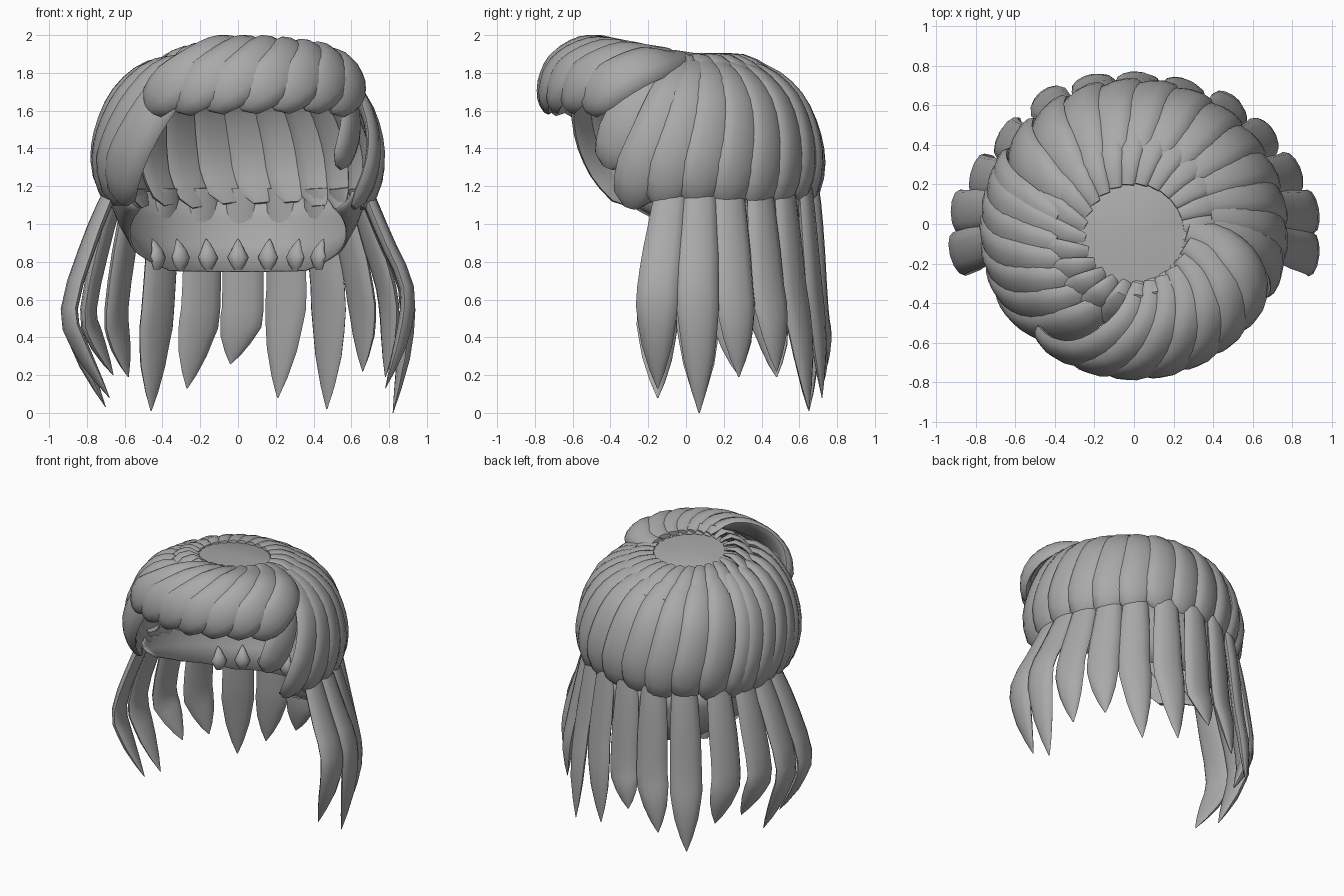
import bpy, math, random
from mathutils import Vector

if "Cube" in bpy.data.objects:
    bpy.data.objects.remove(bpy.data.objects["Cube"])

random.seed(4)
hair = bpy.data.materials.new("grey hair")
hair.diffuse_color = (0.4, 0.4, 0.4, 1)
hair.use_nodes = True
hair.node_tree.nodes["Principled BSDF"].inputs["Base Color"].default_value = hair.diffuse_color


def make_object(name, verts, faces, angle=45):
    me = bpy.data.meshes.new(name)
    me.from_pydata(verts, [], faces)
    me.materials.append(hair)
    ob = bpy.data.objects.new(name, me)
    bpy.context.collection.objects.link(ob)
    bpy.ops.object.select_all(action='DESELECT')
    ob.select_set(True)
    bpy.context.view_layer.objects.active = ob
    bpy.ops.object.shade_smooth_by_angle(angle=math.radians(angle))
    return ob


def interp(table, t):
    """Piecewise linear lookup in ((t, value), ...)."""
    for (t0, v0), (t1, v1) in zip(table, table[1:]):
        if t <= t1:
            return v0 + (v1 - v0) * (t - t0) / (t1 - t0)
    return table[-1][1]


def spline(pts, t):
    """Catmull-Rom point on a control polyline, t in 0..1."""
    s = t * (len(pts) - 1)
    i = min(int(s), len(pts) - 2)
    u = s - i
    a, b, c, d = (pts[min(max(k, 0), len(pts) - 1)] for k in range(i - 1, i + 3))
    return 0.5 * (2 * b + (c - a) * u + (2 * a - 5 * b + 4 * c - d) * u * u
                  + (3 * b - a - 3 * c + d) * u ** 3)


def strand(name, pts, width, thick, taper, normal, roll=0.0, n=12, inner=.5):
    """Lock of hair: lens cross-section swept along pts with a width taper."""
    m = 12
    verts, faces = [], []
    for k in range(n + 1):
        t = k / n
        p = spline(pts, t)
        tan = (spline(pts, min(t + .02, 1)) - spline(pts, max(t - .02, 0))).normalized()
        out = normal(p)
        out = (out - tan * out.dot(tan)).normalized()
        side = tan.cross(out)
        side, out = (side * math.cos(roll) + out * math.sin(roll),
                     out * math.cos(roll) - side * math.sin(roll))
        f = interp(taper, t)
        for j in range(m):
            a = 2 * math.pi * j / m
            h = math.sin(a) * thick * min(1, f * 1.2)
            verts.append(p + side * (-math.cos(a) * width / 2 * f)
                         + out * (h if h > 0 else h * inner))
    for k in range(n):
        for j in range(m):
            j2 = (j + 1) % m
            faces.append((k * m + j, k * m + j2, (k + 1) * m + j2, (k + 1) * m + j))
    faces.append(tuple(reversed(range(m))))
    faces.append(tuple(range(n * m, n * m + m)))
    return make_object(name, verts, faces)


def polar(r, deg, z, cy=0.0):
    a = math.radians(deg)
    return Vector((r * math.cos(a), r * math.sin(a) + cy, z))


def dome_normal(p):
    return p - Vector((0, 0, 1.35))


def flat_normal(p):
    return Vector((p.x, p.y, 0))


def swirl(profile, tip, twist, lift=.08):
    """Path down a dome profile turning towards its tip, raised over the forehead."""
    n = len(profile) - 1
    pts = []
    for i, (r, z) in enumerate(profile):
        a = tip + twist * (1 - i / n)
        front = max(0, -math.sin(math.radians(a)))
        up = lift * front * min(1, max(0, (z - 1.6) / .25)) * min(1, (i + .3) / 1.3)
        pts.append(polar(r, a, z + up, -.05 * (1 - i / n)))
    return pts


# crown disc with a skirt running under the locks
ring = [polar(.29, i * 12, 1.895 - .02 * math.sin(math.radians(i * 12)), -.05) for i in range(30)]
skirt = [polar(.5, i * 12, 1.765, -.03) for i in range(30)]
make_object("crown_disc", ring + [Vector((0, -.05, 1.92))] + skirt,
            [(i, (i + 1) % 30, 30) for i in range(30)]
            + [(i, i + 31, (i + 1) % 30 + 31, (i + 1) % 30) for i in range(30)], 25)

# short locks around the crown
for i in range(24):
    strand("crown_lock", swirl([(.25, 1.885), (.36, 1.862), (.5, 1.765)], i * 15, 8),
           .135, .026, ((0, .55), (.6, 1), (1, .9)), dome_normal, .12, 5)

# upper layer: long curved locks over the sides and back
upper = [(.37, 1.83), (.49, 1.765), (.61, 1.64), (.675, 1.46), (.685, 1.28), (.635, 1.1)]
blunt = ((0, .6), (.3, .9), (.8, 1), (.92, .8), (1, .3))
for a in list(range(-26, 155, 15)) + list(range(160, 206, 9)):
    side = min(1, abs(a - 90) / 115)
    twist = 12 + (30 * side ** 3 if a > 90 else 22 * side ** 3)
    jit = random.uniform(-.02, .02)
    grow = 1 + .06 * side
    prof = [(r * grow, z + jit * (k / 5)) for k, (r, z) in enumerate(upper)]
    strand("upper_lock", swirl(prof, a, twist), .265, .055, blunt, dome_normal, .2, 13, .35)

# short lock filling the right temple
strand("temple_lock", swirl([(.4, 1.83), (.52, 1.77), (.63, 1.64), (.68, 1.48), (.67, 1.3)], -38, 30),
       .24, .045, blunt, dome_normal, .2, 12, .35)

# fringe: swept locks puffing up over the forehead
fringe = [(.27, 1.88), (.42, 1.85), (.56, 1.825), (.67, 1.765), (.72, 1.69), (.71, 1.61)]
for i in range(7):
    a = -132 + i * 14
    jit = random.uniform(0, .015)
    prof = [(r, z + jit) for r, z in fringe]
    strand("fringe_lock", swirl(prof, a, 52), .265, .06,
           ((0, .5), (.4, .9), (.8, 1), (.93, .75), (1, .3)), dome_normal, .22, 13, .3)

# nape band that closes the back of the head
verts, faces = [], []
cols, rows = 36, 3
for i in range(cols + 1):
    phi = -116 + 232 * i / cols
    low = interp(((0, .745), (38, .75), (75, .87), (116, 1.07)), abs(phi))
    for j in range(rows + 1):
        t = j / rows
        verts.append(polar(.68 - .1 * t * t, 90 + phi, 1.17 + (low - 1.17) * t))
for i in range(cols):
    for j in range(rows):
        k = i * (rows + 1) + j
        faces.append((k, k + 1, k + rows + 2, k + rows + 1))
band = make_object("nape_band", verts, faces)
mod = band.modifiers.new("thickness", 'SOLIDIFY')
mod.thickness = .012

# small root tufts on the inside of the nape band
for i in range(7):
    a = 90 + (i - 3) * 16
    strand("root_tuft", [polar(.61, a, .92), polar(.575, a, .84), polar(.58, a, .76)],
           .11, .035, ((0, .05), (.6, 1), (1, .4)), lambda p: -flat_normal(p), 0, 5)

# lower layer: long tapering locks, each with its tip position
tips = [(.78, -.15, .13), (.82, .07, .0), (.78, .28, .19), (.66, .48, .22), (.47, .65, .02),
        (.21, .72, .08), (-.04, .75, .26), (-.27, .72, .13), (-.46, .65, .01),
        (-.58, .48, .19), (-.66, .28, .2), (-.7, .07, .03), (-.68, -.15, .08)]
for i, (x, y, z) in enumerate(tips):
    k = abs(i - 6) / 6
    ang = (-9.5, 4, 18, 34, 50, 69, 88, 106, 125, 146, 163, 176, 189.5)[i]
    r = .71 + .19 * min(1, k * 1.15) ** 2
    bend = .66 if x > 0 else .55
    root, bulge = polar(.665, ang * .97 + 2.7, 1.19), polar(r, ang, bend)
    knee = root.lerp(bulge, .5)
    knee.z = .92
    tip = Vector((x, y, z))
    low = bulge.lerp(tip, .45) + flat_normal(bulge).normalized() * .03 * k
    strand("lower_lock", [root, knee, bulge, low, tip], .225, .045,
           ((0, .75), (.3, .95), (.6, 1), (.78, .8), (1, .03)), flat_normal, .08, 10, .7)
